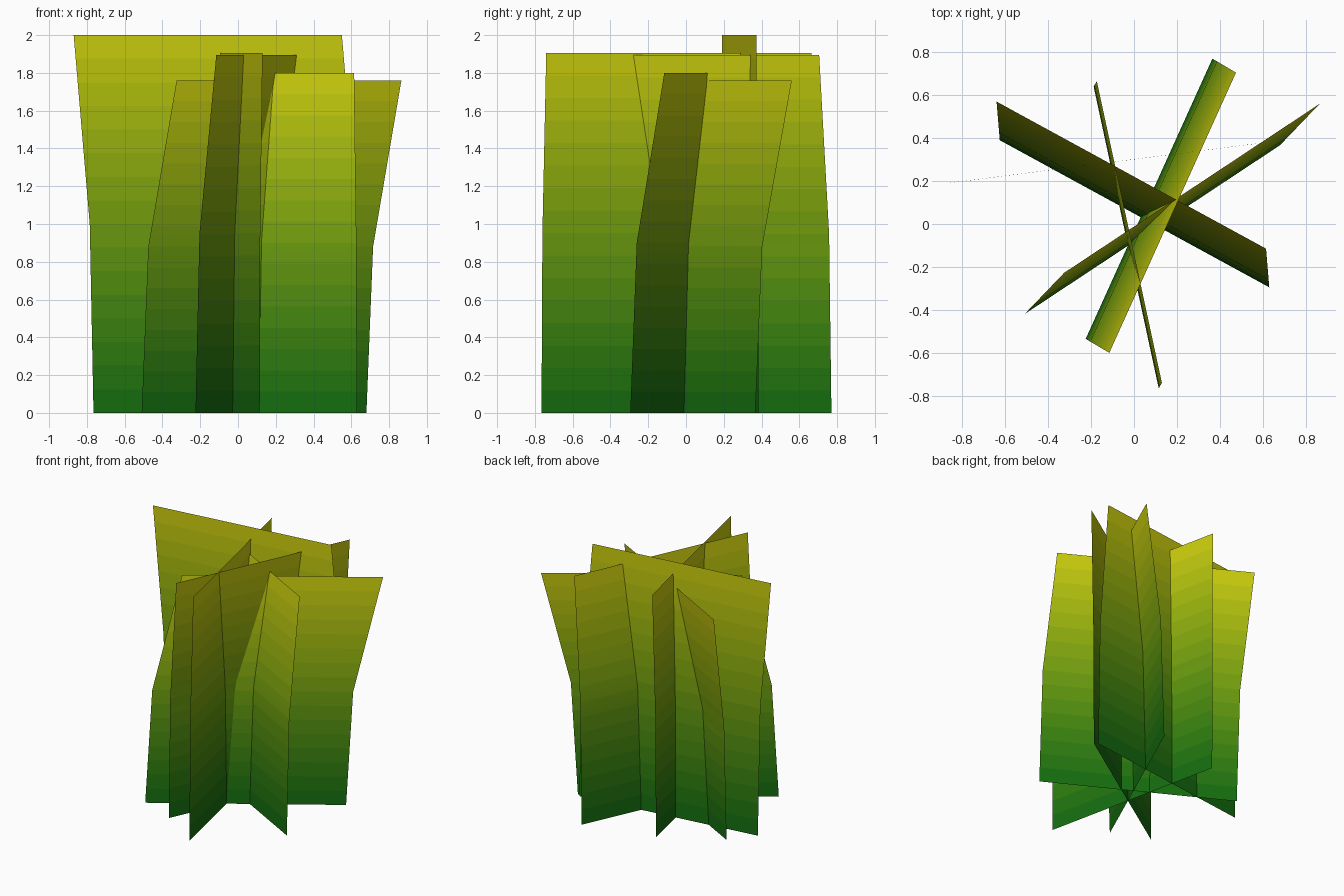
import bpy

if "Cube" in bpy.data.objects:
    bpy.data.objects.remove(bpy.data.objects["Cube"])

ROWS = 16          # colour bands per blade card; the kink sits at half height
KINK = 0.19        # share of the lean reached at half height
ROOT = (0.06, 0.42, 0.06)
TIP = (0.82, 0.82, 0.05)


def to_linear(c):
    return c / 12.92 if c <= 0.04045 else ((c + 0.055) / 1.055) ** 2.4


# Green-to-yellow gradient, one material per height band
bands = []
for i in range(ROWS):
    t = (i + 0.5) / ROWS
    mat = bpy.data.materials.new(f"grass_band_{i:02d}")
    rgb = [to_linear(a + (b - a) * t) for a, b in zip(ROOT, TIP)]
    mat.diffuse_color = (*rgb, 1.0)
    mat.use_nodes = True
    mat.node_tree.nodes["Principled BSDF"].inputs["Base Color"].default_value = mat.diffuse_color
    bands.append(mat)


def lean_at(t):
    return KINK * 2 * t if t <= 0.5 else KINK + (1 - KINK) * (2 * t - 1)


def grass_card(name, start, end, lean, height):
    """Upright single-sided sheet from start to end, bending over by lean."""
    verts, faces = [], []
    for r in range(ROWS + 1):
        t = r / ROWS
        k = lean_at(t)
        for x, y in (start, end):
            verts.append((x + lean[0] * k, y + lean[1] * k, height * t))
    for r in range(ROWS):
        a = 2 * r
        faces.append((a, a + 1, a + 3, a + 2))
    mesh = bpy.data.meshes.new(name)
    mesh.from_pydata(verts, [], faces)
    for mat in bands:
        mesh.materials.append(mat)
    for poly in mesh.polygons:
        poly.material_index = poly.index
        poly.use_smooth = True
    obj = bpy.data.objects.new(name, mesh)
    bpy.context.collection.objects.link(obj)


# Five crossed grass sheets: base start, base end, lean of the top, height
grass_card("grass_back", (-0.765, 0.203), (0.655, 0.385), (-0.105, -0.013), 2.0)
grass_card("grass_diagonal", (0.63, -0.295), (-0.625, 0.39), (-0.015, 0.18), 1.80)
grass_card("grass_steep", (-0.225, -0.535), (0.365, 0.77), (0.11, -0.065), 1.895)
grass_card("grass_lengthwise", (0.115, -0.765), (-0.188, 0.64), (0.015, 0.025), 1.905)
grass_card("grass_leaning", (-0.51, -0.42), (0.68, 0.367), (0.185, 0.193), 1.76)
